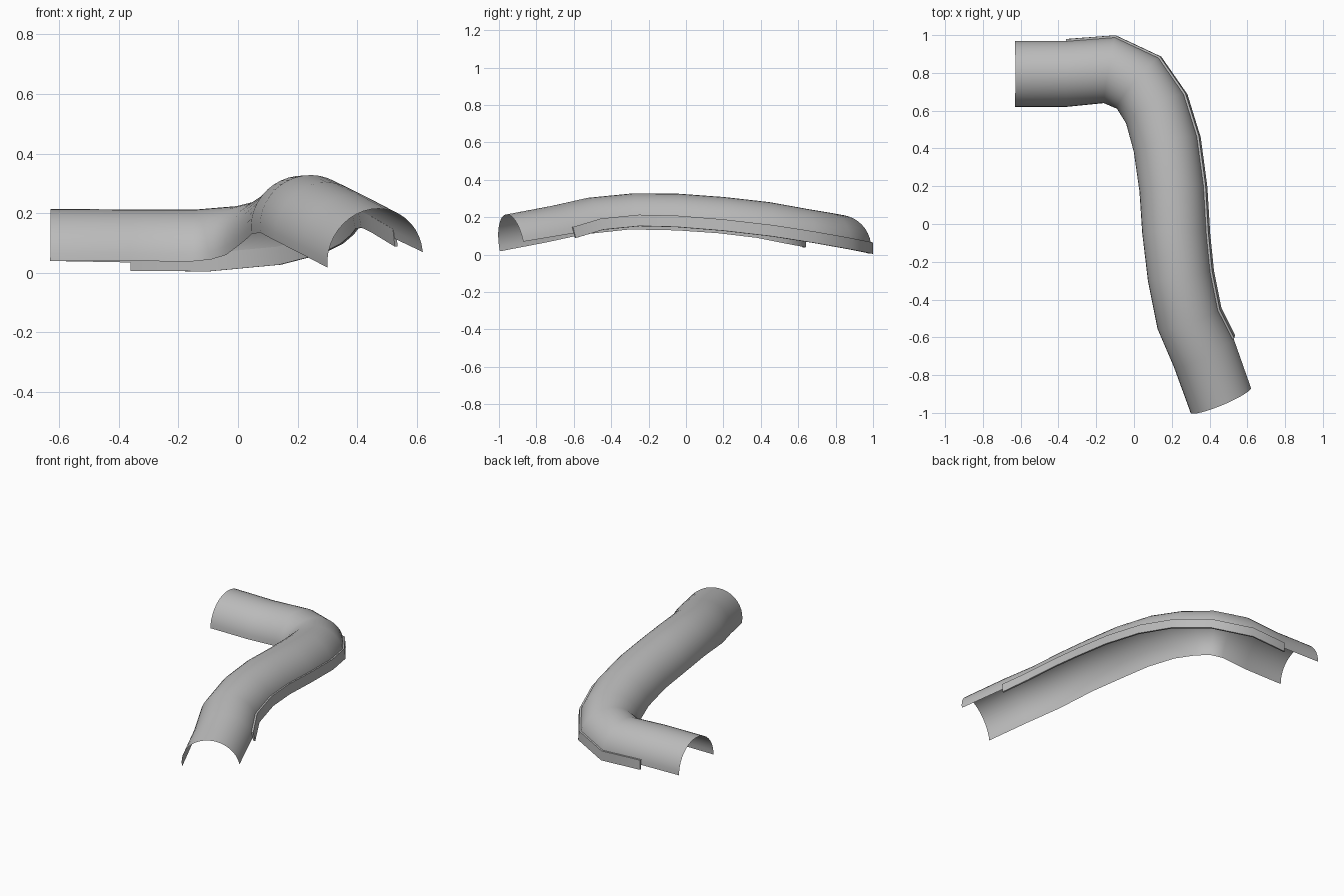
import bpy, bmesh, math
from mathutils import Vector

cube = bpy.data.objects.get("Cube")
if cube:
    bpy.data.objects.remove(cube)

grey = bpy.data.materials.new("plain grey")
grey.use_nodes = True
COLOUR = (0.5, 0.5, 0.5, 1)
grey.diffuse_color = COLOUR
grey.node_tree.nodes["Principled BSDF"].inputs["Base Color"].default_value = COLOUR

# Matching stations along the inner and outer rims of the half pipe
INNER = [(-.63, .62, .04), (-.36, .62, .04), (-.16, .64, .038), (-.09, .61, .045),
         (-.04, .53, .06), (0, .38, .09), (.03, .17, .115), (.045, -.05, .13),
         (.075, -.3, .135), (.125, -.55, .108), (.21, -.75, .065), (.30, -.995, .018)]
OUTER = [(-.63, .97, .04), (-.36, .97, .035), (-.10, .99, .033), (.135, .88, .055),
         (.27, .685, .09), (.34, .46, .125), (.375, .2, .155), (.39, -.05, .175),
         (.41, -.25, .18), (.45, -.45, .16), (.525, -.6, .115), (.62, -.87, .07)]
inner = [Vector(p) for p in INNER]
outer = [Vector(p) for p in OUTER]
mids = [(a + b) / 2 for a, b in zip(inner, outer)]
SEGMENTS = 20


def frame(i):
    """Centre, half chord and upward radius of one station."""
    tangent = mids[min(i + 1, len(mids) - 1)] - mids[max(i - 1, 0)]
    half = (outer[i] - inner[i]) / 2
    return mids[i], half, tangent.cross(half).normalized() * half.length


def loft(name, sections, closed=False):
    """Skin a list of equal-length cross-sections."""
    bm = bmesh.new()
    rings = [[bm.verts.new(p) for p in s] for s in sections]
    n = len(rings[0])
    for a, b in zip(rings, rings[1:]):
        for j in range(n if closed else n - 1):
            k = (j + 1) % n
            bm.faces.new((a[j], a[k], b[k], b[j]))
    if closed:
        bm.faces.new(rings[0])
        bm.faces.new(rings[-1])
        bmesh.ops.recalc_face_normals(bm, faces=bm.faces)
    mesh = bpy.data.meshes.new(name)
    bm.to_mesh(mesh)
    bm.free()
    mesh.materials.append(grey)
    obj = bpy.data.objects.new(name, mesh)
    bpy.context.collection.objects.link(obj)
    bpy.ops.object.select_all(action='DESELECT')
    obj.select_set(True)
    bpy.context.view_layer.objects.active = obj
    bpy.ops.object.shade_smooth_by_angle(angle=math.radians(40))
    return obj


# Half pipe: a semicircular arch at each station
arches = []
for i in range(len(mids)):
    c, half, up = frame(i)
    angles = [math.pi * k / SEGMENTS for k in range(SEGMENTS + 1)]
    arches.append([c + half * math.cos(a) + up * math.sin(a) for a in angles])
loft("half_pipe", arches)

# Flange strip: a thin band along the outer rim, hanging below it
strips = []
for i in range(1, len(mids) - 1):
    c, half, up = frame(i)
    out, rise = half.normalized(), up.normalized()
    low, high = outer[i] - rise * .028, outer[i] + rise * .033
    strips.append([low, low + out * .01, high + out * .008, high - out * .004])
loft("outer_flange", strips, closed=True)
